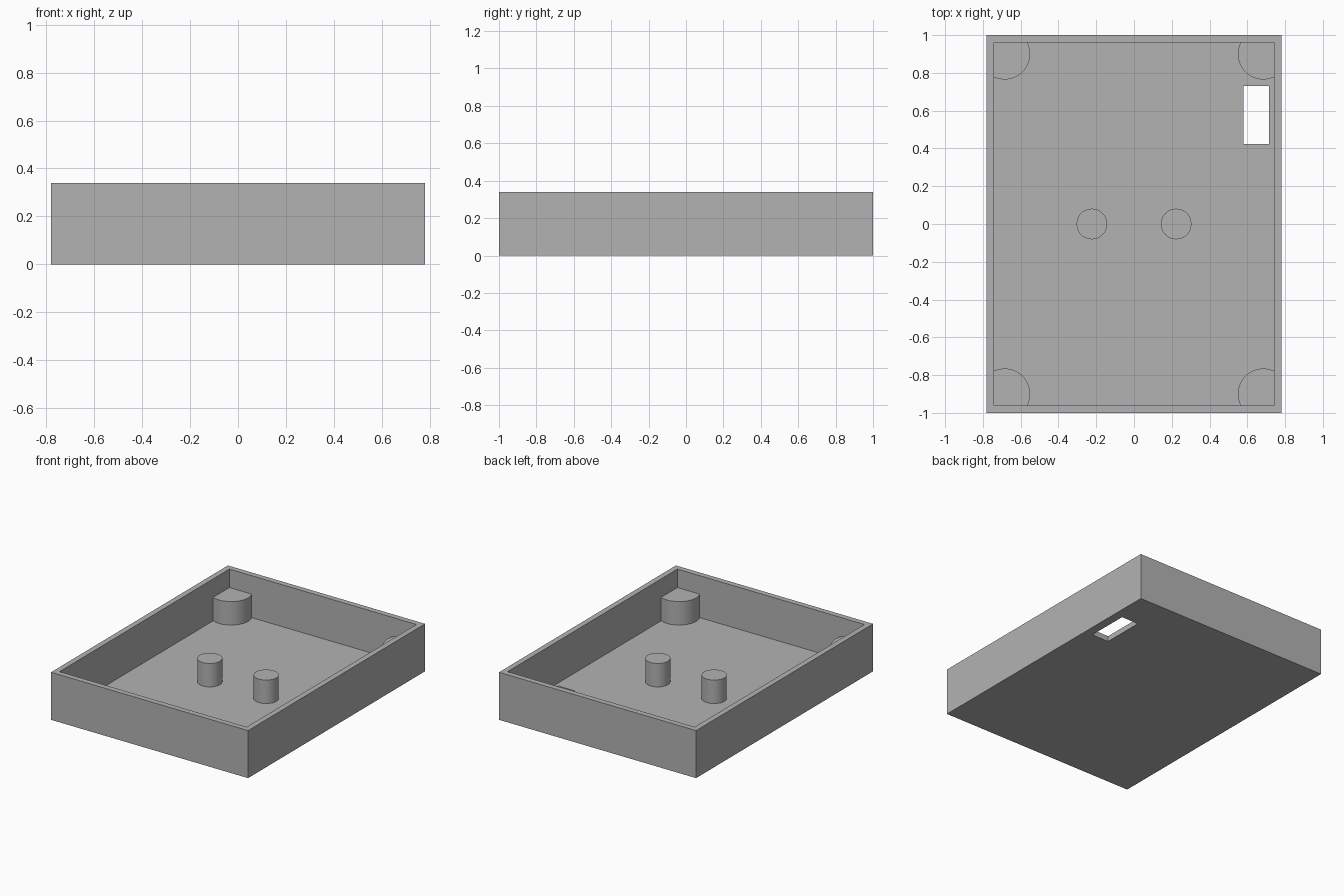
import bpy, bmesh, math

cube = bpy.data.objects.get("Cube")
if cube:
    bpy.data.objects.remove(cube, do_unlink=True)

# Dimensions
HX, HY, HEIGHT = 0.78, 1.0, 0.34
WALL, FLOOR, POST_TOP = 0.04, 0.04, 0.208
SINK = 0.01  # overlap of posts into the floor and walls

grey = bpy.data.materials.new("plain grey")
grey.use_nodes = True
grey.diffuse_color = (0.45, 0.45, 0.45, 1)
grey.node_tree.nodes["Principled BSDF"].inputs["Base Color"].default_value = (0.45, 0.45, 0.45, 1)


def prism(name, outline, z0, z1):
    """Extrude a counter-clockwise outline from z0 to z1."""
    bm = bmesh.new()
    base = bm.faces.new([bm.verts.new((x, y, z0)) for x, y in outline])
    top = bmesh.ops.extrude_face_region(bm, geom=[base], use_keep_orig=True)["geom"]
    for v in top:
        if isinstance(v, bmesh.types.BMVert):
            v.co.z = z1
    bmesh.ops.recalc_face_normals(bm, faces=bm.faces)
    mesh = bpy.data.meshes.new(name)
    bm.to_mesh(mesh)
    bm.free()
    mesh.materials.append(grey)
    obj = bpy.data.objects.new(name, mesh)
    bpy.context.collection.objects.link(obj)
    return obj


def rect(x0, x1, y0, y1):
    return [(x0, y0), (x1, y0), (x1, y1), (x0, y1)]


def circle(cx, cy, r, n=64):
    return [(cx + r * math.cos(math.tau * i / n), cy + r * math.sin(math.tau * i / n))
            for i in range(n)]


def activate(obj):
    bpy.ops.object.select_all(action="DESELECT")
    obj.select_set(True)
    bpy.context.view_layer.objects.active = obj


def cut(target, cutter):
    cutter.hide_render = True
    mod = target.modifiers.new("cut", "BOOLEAN")
    mod.operation, mod.solver, mod.object = "DIFFERENCE", "EXACT", cutter
    activate(target)
    bpy.ops.object.modifier_apply(modifier=mod.name)
    bpy.data.objects.remove(cutter, do_unlink=True)


# Open tray with a rectangular slot through its floor
ix, iy = HX - WALL, HY - WALL
tray = prism("tray", rect(-HX, HX, -HY, HY), 0, HEIGHT)
cut(tray, prism("cavity_cutter", rect(-ix, ix, -iy, iy), FLOOR, HEIGHT + 0.2))
cut(tray, prism("slot_cutter", rect(0.58, 0.716, 0.424, 0.73), -0.1, FLOOR + 0.1))

# Two round pins in the middle
posts = []
for side, s in (("left", 1), ("right", -1)):
    posts.append(prism(f"{side}_pin", circle(s * 0.223, 0, 0.081), FLOOR - SINK, POST_TOP))

# Round corner posts, trimmed where they run into the walls
lx, ly = ix + SINK, iy + SINK
for side, sx in (("left", 1), ("right", -1)):
    for end, sy in (("front", -1), ("back", 1)):
        outline = [(max(-lx, min(lx, x)), max(-ly, min(ly, y)))
                   for x, y in circle(sx * 0.685, sy * 0.9, 0.135)]
        outline = list(dict.fromkeys(outline))
        posts.append(prism(f"{end}_{side}_corner_post", outline, FLOOR - SINK, POST_TOP))

for post in posts:
    activate(post)
    bpy.ops.object.shade_smooth_by_angle(angle=math.radians(30))
